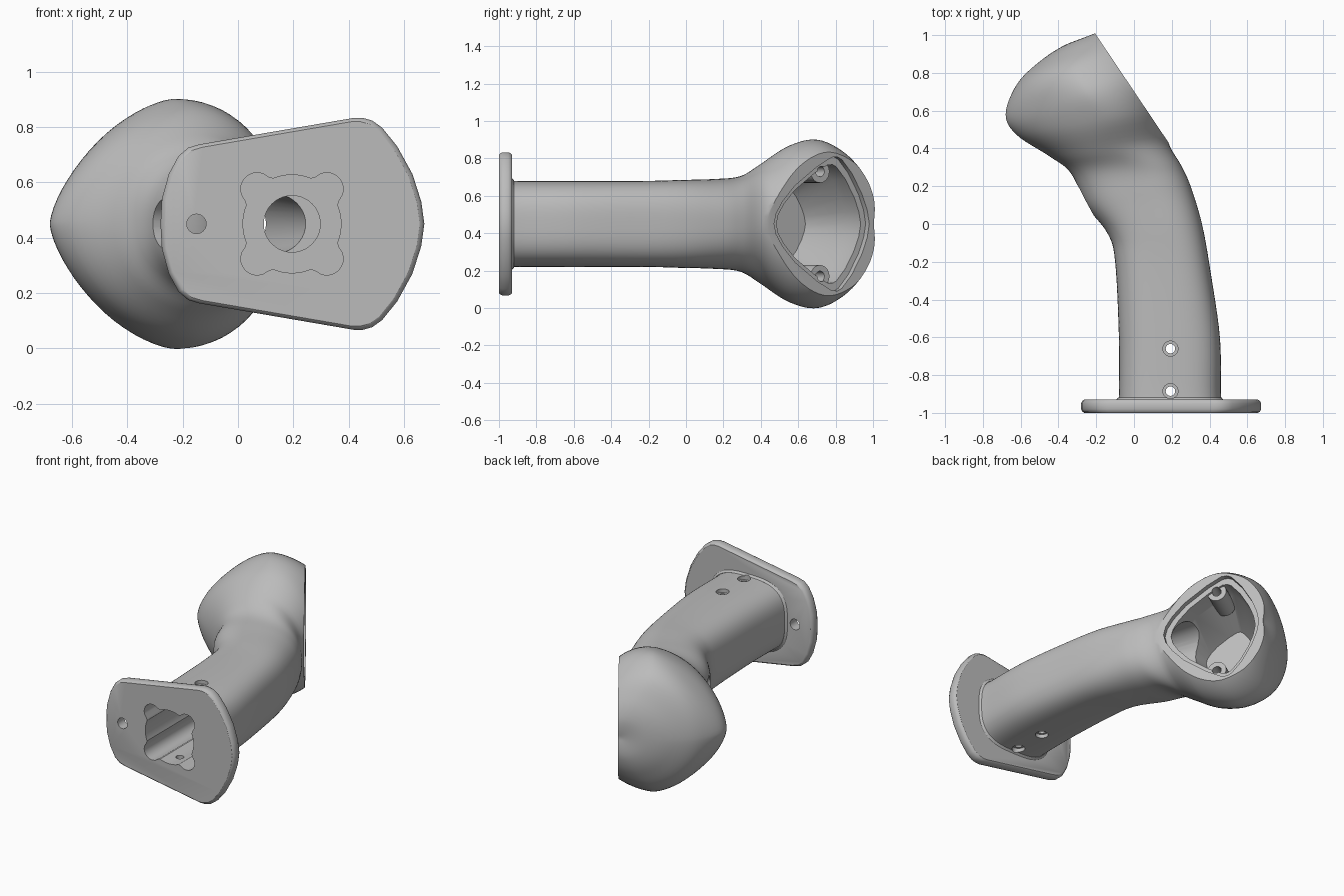
import bpy, bmesh, math
from mathutils import Vector

if "Cube" in bpy.data.objects:
    bpy.data.objects.remove(bpy.data.objects["Cube"])

MID = 0.45                                   # height of the symmetry plane
grey = bpy.data.materials.new("plain_grey")
grey.use_nodes = True
grey.diffuse_color = (0.5, 0.5, 0.5, 1)
grey.node_tree.nodes["Principled BSDF"].inputs["Base Color"].default_value = (0.5, 0.5, 0.5, 1)


def loft(name, rings, cut=None):
    """Skin closed rings of points, cap both ends, optionally trim by a plane."""
    bm = bmesh.new()
    rows = [[bm.verts.new(p) for p in ring] for ring in rings]
    n = len(rows[0])
    for a, b in zip(rows, rows[1:]):
        for i in range(n):
            j = (i + 1) % n
            bm.faces.new((a[i], a[j], b[j], b[i]))
    bm.faces.new(rows[0])
    bm.faces.new(rows[-1])
    if cut:
        geom = bm.verts[:] + bm.edges[:] + bm.faces[:]
        bmesh.ops.bisect_plane(bm, geom=geom, plane_co=cut[0], plane_no=cut[1], clear_outer=True)
        bmesh.ops.holes_fill(bm, edges=[e for e in bm.edges if e.is_boundary], sides=0)
    bmesh.ops.recalc_face_normals(bm, faces=bm.faces)
    mesh = bpy.data.meshes.new(name)
    bm.to_mesh(mesh)
    bm.free()
    mesh.materials.append(grey)
    obj = bpy.data.objects.new(name, mesh)
    bpy.context.collection.objects.link(obj)
    return obj


def rod(name, start, end, r0, r1=None, sides=40):
    """Round rod or cone between two points."""
    start, end = Vector(start), Vector(end)
    turn = (end - start).to_track_quat("Z", "Y")
    angles = [2 * math.pi * i / sides for i in range(sides)]
    return loft(name, [[c + turn @ Vector((r * math.cos(a), r * math.sin(a), 0)) for a in angles]
                       for c, r in ((start, r0), (end, r1 or r0))])


def combine(target, tool, operation):
    mod = target.modifiers.new("combine", "BOOLEAN")
    mod.operation, mod.solver, mod.object = operation, "EXACT", tool
    bpy.context.view_layer.objects.active = target
    bpy.ops.object.modifier_apply(modifier=mod.name)
    bpy.data.objects.remove(tool)


def mirrored(half):
    return half + [(a, -b) for a, b in half[-2:0:-1]]


# Grip and head: left x, y, right x, y, peak position, half height, roundness
keys = [
    (-.11, -.94, .49, -.94, .5, .26, 3),
    (-.085, -.92, .465, -.92, .5, .235, 3),
    (-.08, -.89, .46, -.89, .5, .23, 3),
    (-.08, -.6, .455, -.6, .5, .23, 3),
    (-.1, -.2, .405, -.25, .5, .23, 3),
    (-.14, -.05, .36, 0, .5, .235, 2.8),
    (-.255, .1, .3, .2, .5, .24, 2.6),
    (-.335, .27, .25, .31, .5, .255, 2.4),
    (-.45, .36, .18, .44, .5, .32, 2),
    (-.62, .47, .17, .62, .58, .42, 1.7),
    (-.68, .58, .15, .81, .53, .45, 1.5),
    (-.62, .74, .08, .95, .45, .38, 1.7),
    (-.5, .86, 0, 1.03, .45, .25, 1.8),
    (-.36, .95, -.08, 1.05, .45, .13, 2),
    (-.21, 1, -.14, 1.04, .5, .02, 2),
]


def smooth_keys(rows, steps=6):
    out = []
    for i in range(len(rows) - 1):
        quad = [rows[max(0, min(len(rows) - 1, i + k))] for k in (-1, 0, 1, 2)]
        for s in range(steps):
            t = s / steps
            out.append([b + t / 2 * (c - a + t * (2*a - 5*b + 4*c - d + t * (3*(b - c) + d - a)))
                        for a, b, c, d in zip(*quad)])
    return out + [rows[-1]]


def section(lx, ly, rx, ry, peak, high, power, sides=72):
    ring = []
    for i in range(sides):
        a = 2 * math.pi * (i + .5) / sides
        c, s = math.cos(a), math.sin(a)
        p = power if c < 0 else max(power, 2)
        reach = peak if c < 0 else 1 - peak
        t = peak + reach * math.copysign(abs(c) ** (2 / p), c)
        z = high * math.copysign(abs(s) ** (2 / p), s)
        ring.append((lx + t * (rx - lx), ly + t * (ry - ly), MID + z))
    return ring


# Slanted face frame: origin, outward normal and in-plane direction
origin = Vector((.17, .45, MID))
along = Vector((-.37, .55, 0)).normalized()
out = Vector((along.y, -along.x, 0))


def on_face(u, z, depth):
    return origin + along * u - out * depth + Vector((0, 0, z))


grip = loft("joystick_grip", [section(*k) for k in smooth_keys(keys)], (origin, out))

# Base flange with rounded edges
flange_half = [(-.28, 0), (-.275, .09), (-.25, .18), (-.215, .245), (-.18, .275), (-.14, .287),
               (.42, .383), (.45, .383), (.485, .373), (.52, .348), (.575, .28), (.63, .18),
               (.662, .08), (.673, 0)]
flange_rings = []
for y, scale in ((-1, .965), (-.994, .985), (-.98, 1), (-.95, 1), (-.936, .985), (-.93, .965)):
    flange_rings.append([(.2 + (x - .2) * scale, y, MID + z * scale)
                         for x, z in mirrored(flange_half)])
combine(grip, loft("base_flange", flange_rings), "UNION")

# Head cavity: shallow ledge, then a tapering hollow
rim = mirrored([(0, 0), (.015, .06), (.06, .13), (.145, .22), (.3, .33), (.4, .383), (.44, .385),
                (.47, .37), (.54, .29), (.61, .17), (.645, .08), (.66, 0)])


def hollow(name, steps):
    return loft(name, [[on_face(.36 + (u - .36) * s, z * s, d) for u, z in rim] for d, s in steps])


combine(grip, hollow("ledge_cutter", ((-.05, .93), (.035, .93))), "DIFFERENCE")
combine(grip, hollow("hollow_cutter", ((-.05, .84), (.15, .8), (.42, .5))), "DIFFERENCE")

# Base socket with four round corners
socket = []
for i in range(96):
    a = 2 * math.pi * i / 96
    off = (a % (math.pi / 2)) - math.pi / 4
    inside = .06 ** 2 - (.177 * math.sin(off)) ** 2
    r = max(.177, .177 * math.cos(off) + math.sqrt(inside)) if inside > 0 else .177
    socket.append((.195 + r * math.cos(a), MID + r * math.sin(a)))
combine(grip, loft("socket_cutter", [[(x, y, z) for x, z in socket] for y in (-1.1, -.45)]),
        "DIFFERENCE")

# Cable bore, thumb button flat and its hole, flange hole
button = Vector((-.265, .14, MID))
facing = Vector((-.88, -.48, 0)).normalized()
for start, end, r0, r1 in (
        ((.195, -.5, MID), (.195, 0, MID), .102, .102),
        ((.17, -.1, MID), (-.06, .5, MID), .1, .15),
        (button, button + facing * .2, .135, .135),
        (button + facing * .1, button - facing * .28, .09, .09),
        ((-.15, -1.1, MID), (-.15, -.85, MID), .035, .035)):
    combine(grip, rod("bore_cutter", start, end, r0, r1), "DIFFERENCE")

# Cross screw holes with counterbores
for y in (-.66, -.885):
    combine(grip, rod("screw_cutter", (.193, y, -.1), (.193, y, 1), .025), "DIFFERENCE")
    for side in (-1, 1):
        combine(grip, rod("counterbore_cutter", (.193, y, MID + side * .205),
                          (.193, y, MID + side * .4), .04), "DIFFERENCE")

# Screw bosses inside the head
for side in (-1, 1):
    z = side * .28
    combine(grip, rod("boss", on_face(.355, z, .05), on_face(.355, z, .25), .06), "UNION")
    combine(grip, rod("boss_cutter", on_face(.355, z, -.05), on_face(.355, z, .2), .028),
            "DIFFERENCE")

bpy.ops.object.select_all(action="DESELECT")
grip.select_set(True)
bpy.context.view_layer.objects.active = grip
bpy.ops.object.shade_smooth_by_angle(angle=math.radians(32))
